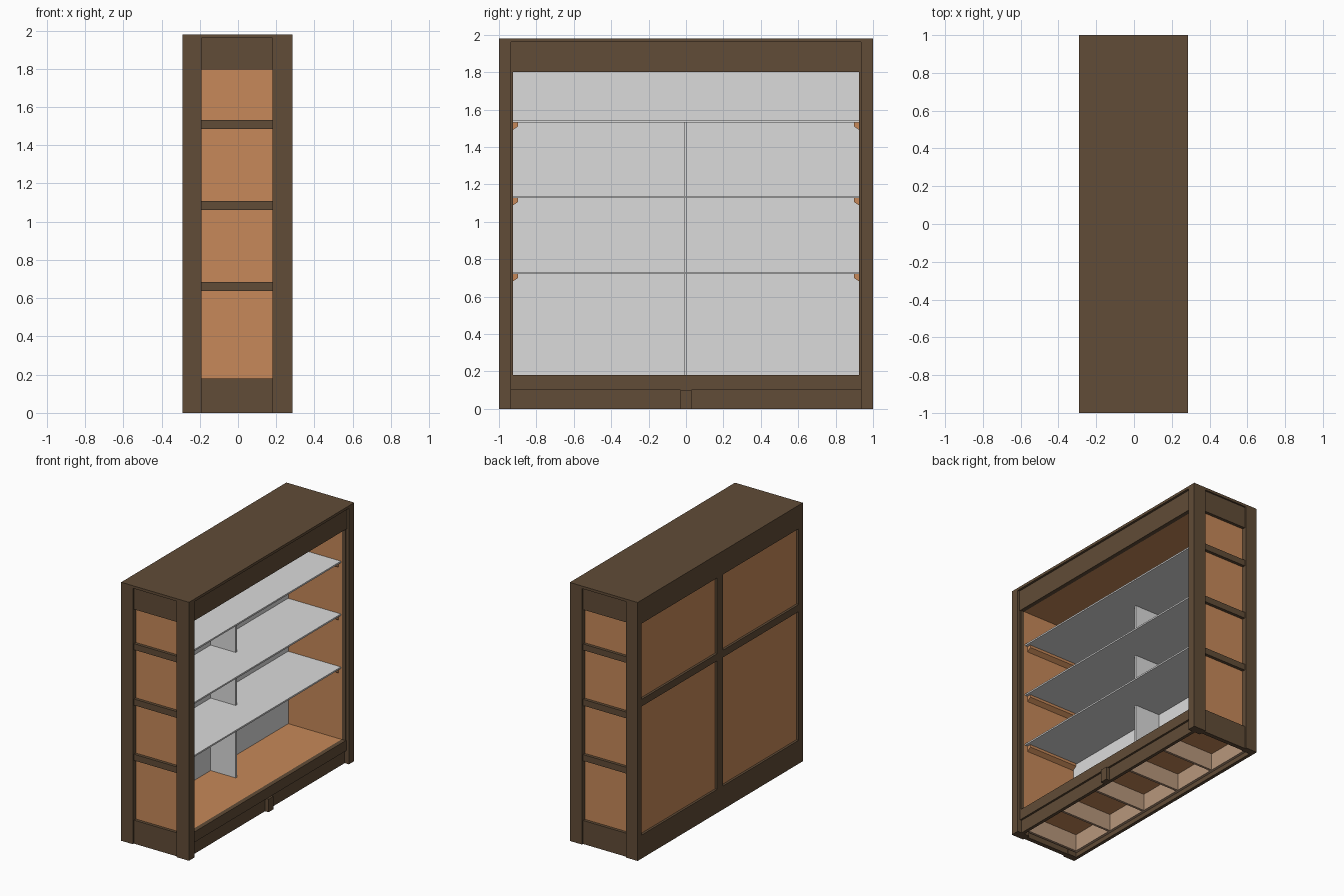
import bpy

cube = bpy.data.objects.get("Cube")
if cube:
    bpy.data.objects.remove(cube, do_unlink=True)


def material(name, color):
    m = bpy.data.materials.new(name)
    m.use_nodes = True
    m.diffuse_color = (*color, 1)
    bsdf = next(n for n in m.node_tree.nodes if n.type == 'BSDF_PRINCIPLED')
    bsdf.inputs["Base Color"].default_value = (*color, 1)
    return m


DARK = material("dark wood", (0.119, 0.072, 0.038))
ORANGE = material("orange wood", (0.57, 0.25, 0.1))
PALE = material("pale grey", (0.71, 0.71, 0.71))
TAN = material("tan board", (0.48, 0.31, 0.2))


def prism(name, mat, outline, x0, x1):
    """Extrude a (y, z) outline along x."""
    n = len(outline)
    verts = [(x, y, z) for x in (x0, x1) for y, z in outline]
    faces = [tuple(range(n))[::-1], tuple(range(n, 2 * n))]
    faces += [(i, (i + 1) % n, n + (i + 1) % n, n + i) for i in range(n)]
    # a mirrored outline runs clockwise, so turn its faces around
    area = sum(outline[i - 1][0] * outline[i][1] - outline[i][0] * outline[i - 1][1]
               for i in range(n))
    if area < 0:
        faces = [f[::-1] for f in faces]
    mesh = bpy.data.meshes.new(name)
    mesh.from_pydata(verts, [], faces)
    mesh.materials.append(mat)
    obj = bpy.data.objects.new(name, mesh)
    bpy.context.collection.objects.link(obj)
    return obj


def box(name, mat, x, y, z):
    y0, y1 = sorted(y)
    return prism(name, mat, [(y0, z[0]), (y1, z[0]), (y1, z[1]), (y0, z[1])], *x)


BACK, FRONT, TOP = -0.29, 0.285, 1.98
SHELVES = (0.72, 1.126, 1.53)

# Top slab and ceiling
box("top_slab", DARK, (BACK, FRONT), (-1, 1), (1.96, TOP))
box("ceiling", ORANGE, (-0.26, 0.235), (-0.94, 0.94), (1.805, 1.825))

# Two matching ends
for side, s in (("right", -1), ("left", 1)):
    box(side + "_front_post", DARK, (0.18, FRONT), (s, s * 0.935), (0, 1.96))
    box(side + "_inner_stop", DARK, (0.235, 0.262), (s * 0.936, s * 0.925), (0.1, 1.96))
    box(side + "_back_post", DARK, (BACK, -0.19), (s, s * 0.95), (0, 1.96))
    box(side + "_end_panel", ORANGE, (-0.26, 0.235), (s * 0.965, s * 0.93), (0.165, 1.82))
    for i, z in enumerate(((0, 0.18), (0.637, 0.685), (1.06, 1.108),
                           (1.485, 1.532), (1.795, 1.96))):
        box(f"{side}_end_rail_{i}", DARK, (-0.2, 0.19), (s * 0.988, s * 0.955), z)
    # Shelf cleats with a sloped underside
    for i, z in enumerate(SHELVES):
        outline = [(s * 0.931, z), (s * 0.897, z), (s * 0.897, z - 0.02), (s * 0.931, z - 0.042)]
        prism(f"{side}_cleat_{i}", ORANGE, outline, -0.22, 0.2)

# Front rails, plinth and middle foot
box("front_top_rail", DARK, (0.235, 0.268), (-0.936, 0.936), (1.8, 1.96))
box("front_bottom_rail", DARK, (0.23, 0.265), (-0.936, 0.936), (0.1, 0.18))
box("front_kick_board", DARK, (0.225, 0.25), (-0.936, 0.936), (0, 0.1))
box("middle_foot", DARK, (0.25, 0.28), (-0.03, 0.03), (0, 0.1))

# Floor and base braces
box("floor", ORANGE, (-0.26, 0.232), (-0.94, 0.94), (0.16, 0.177))
box("base_back_board", TAN, (-0.26, -0.24), (-0.94, 0.94), (0.03, 0.16))
box("base_front_board", TAN, (0.205, 0.225), (-0.94, 0.94), (0.03, 0.16))
for i in range(6):
    y = -0.94 + i * 0.372
    box(f"base_brace_{i}", TAN, (-0.24, 0.205), (y, y + 0.018), (0.03, 0.16))

# Back: recessed panel behind a frame
box("back_panel", ORANGE, (-0.272, -0.25), (-0.955, 0.955), (0.165, 1.82))
for name, z in (("bottom", (0, 0.18)), ("middle", (1.165, 1.22)), ("top", (1.8, 1.96))):
    box(f"back_{name}_rail", DARK, (BACK, -0.265), (-0.951, 0.951), z)
for name, z in (("lower", (0.18, 1.165)), ("upper", (1.22, 1.8))):
    box(f"back_{name}_stile", DARK, (BACK, -0.265), (-0.036, 0.036), z)

# Pale lining, shelves and dividers
box("inner_back", PALE, (-0.25, -0.225), (-0.93, 0.93), (0.177, 1.805))
levels = (0.177,) + tuple(z + 0.012 for z in SHELVES)
for i, z in enumerate(SHELVES):
    box(f"shelf_{i}", PALE, (-0.225, 0.222), (-0.928, 0.928), (z, z + 0.012))
    box(f"divider_{i}", PALE, (-0.225, -0.013), (-0.01, 0.006), (levels[i], z))
